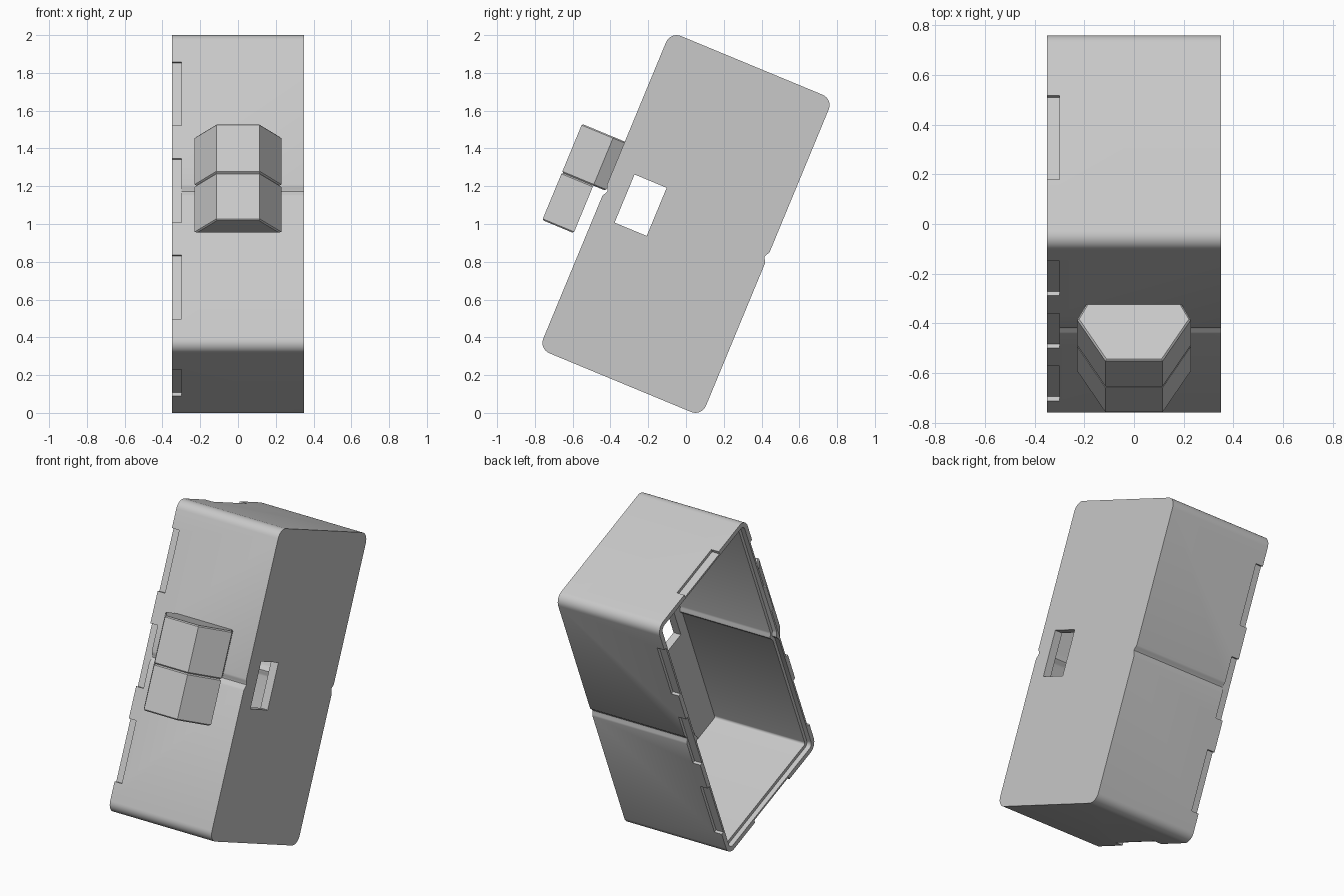
import bpy, bmesh, math
from mathutils import Matrix, Vector

if "Cube" in bpy.data.objects:
    bpy.data.objects.remove(bpy.data.objects["Cube"], do_unlink=True)

# Case dimensions before it is tilted
HALF_L, HALF_W, HALF_X, RADIUS = 0.909, 0.466, 0.35, 0.06
TILT = Matrix.Translation((0, 0, 1)) @ Matrix.Rotation(math.radians(-22.5), 4, 'X')

grey = bpy.data.materials.new("light_grey")
grey.use_nodes = True
grey.diffuse_color = (0.58, 0.58, 0.58, 1)
grey.node_tree.nodes["Principled BSDF"].inputs["Base Color"].default_value = grey.diffuse_color


def make_object(name, bm):
    bmesh.ops.recalc_face_normals(bm, faces=bm.faces)
    mesh = bpy.data.meshes.new(name)
    bm.to_mesh(mesh)
    bm.free()
    mesh.materials.append(grey)
    ob = bpy.data.objects.new(name, mesh)
    bpy.context.collection.objects.link(ob)
    return ob


def select_only(ob):
    bpy.ops.object.select_all(action='DESELECT')
    ob.select_set(True)
    bpy.context.view_layer.objects.active = ob


def loft(bm, rings):
    loops = [[bm.verts.new(p) for p in ring] for ring in rings]
    n = len(loops[0])
    for a, b in zip(loops, loops[1:]):
        for i in range(n):
            j = (i + 1) % n
            bm.faces.new((a[i], a[j], b[j], b[i]))
    bm.faces.new(loops[0])
    bm.faces.new(loops[-1])


def case_ring(x, inset):
    """Rounded rectangle with a shallow groove halfway up front and back."""
    w, h = HALF_W - inset, HALF_L - inset
    r = max(RADIUS - inset, 0.015)
    half = []
    for k in range(-3, 4):
        z = 0.033 * k / 3
        half.append((w - 0.0075 * (1 + math.cos(math.pi * k / 3)), z))
    for cy, start in ((w - r, 0), (-(w - r), 90)):
        for k in range(9):
            t = math.radians(start + 90 * k / 8)
            half.append((cy + r * math.cos(t), h - r + r * math.sin(t)))
    return [Vector((x, s * y, s * z)) for s in (1, -1) for y, z in half]


# Hollow case, open on one side, with a stepped rim
bm = bmesh.new()
rim = -HALF_X
loft(bm, [case_ring(HALF_X, 0), case_ring(rim, 0), case_ring(rim, 0.03),
          case_ring(rim + 0.03, 0.03), case_ring(rim + 0.03, 0.05),
          case_ring(HALF_X - 0.05, 0.05)])
case = make_object("case", bm)

# Cutters: rim notches and the slot in the closed side
bm = bmesh.new()


def add_box(centre, size):
    bmesh.ops.create_cube(bm, size=1, matrix=Matrix.Translation(centre) @ Matrix.Diagonal((*size, 1)))


NOTCH, DEPTH = 0.366, 0.018
for side in (-1, 1):
    for z in (-0.553, 0, 0.553):
        add_box((rim, side * HALF_W, z), (0.1, 2 * DEPTH, NOTCH))
    add_box((rim, 0, side * HALF_L), (0.1, NOTCH, 2 * DEPTH))
add_box((HALF_X, -0.26, 0), (0.2, 0.184, 0.276))
cutter = make_object("notch_cutter", bm)
cutter.hide_render = True

mod = case.modifiers.new("notches", 'BOOLEAN')
mod.object, mod.operation, mod.solver = cutter, 'DIFFERENCE', 'EXACT'
select_only(case)
bpy.ops.object.modifier_apply(modifier=mod.name)
bpy.data.objects.remove(cutter, do_unlink=True)


# Faceted latch: upper block on the wall, lower block hanging clear of it
def latch_block(name, half_profile, z0, z1):
    pts = half_profile + [(-x, y) for x, y in reversed(half_profile)]
    bm = bmesh.new()
    loft(bm, [[(x, y, z) for x, y in pts] for z in (z0, z1)])
    bmesh.ops.bevel(bm, geom=[e for e in bm.edges if abs(e.verts[0].co.z - e.verts[1].co.z) < 1e-4],
                    offset=0.007, segments=1, affect='EDGES')
    return make_object(name, bm)


FRONT, WIDEST = (0.115, -0.711), (0.229, -0.531)
upper = latch_block("latch_upper", [FRONT, WIDEST, (0.19, -0.46)], 0, 0.279)
lower = latch_block("latch_lower", [FRONT, WIDEST], -0.272, 0)

# Lean everything back and shade
for ob in (case, upper, lower):
    ob.data.transform(TILT)
    select_only(ob)
    bpy.ops.object.shade_smooth_by_angle(angle=math.radians(28))
